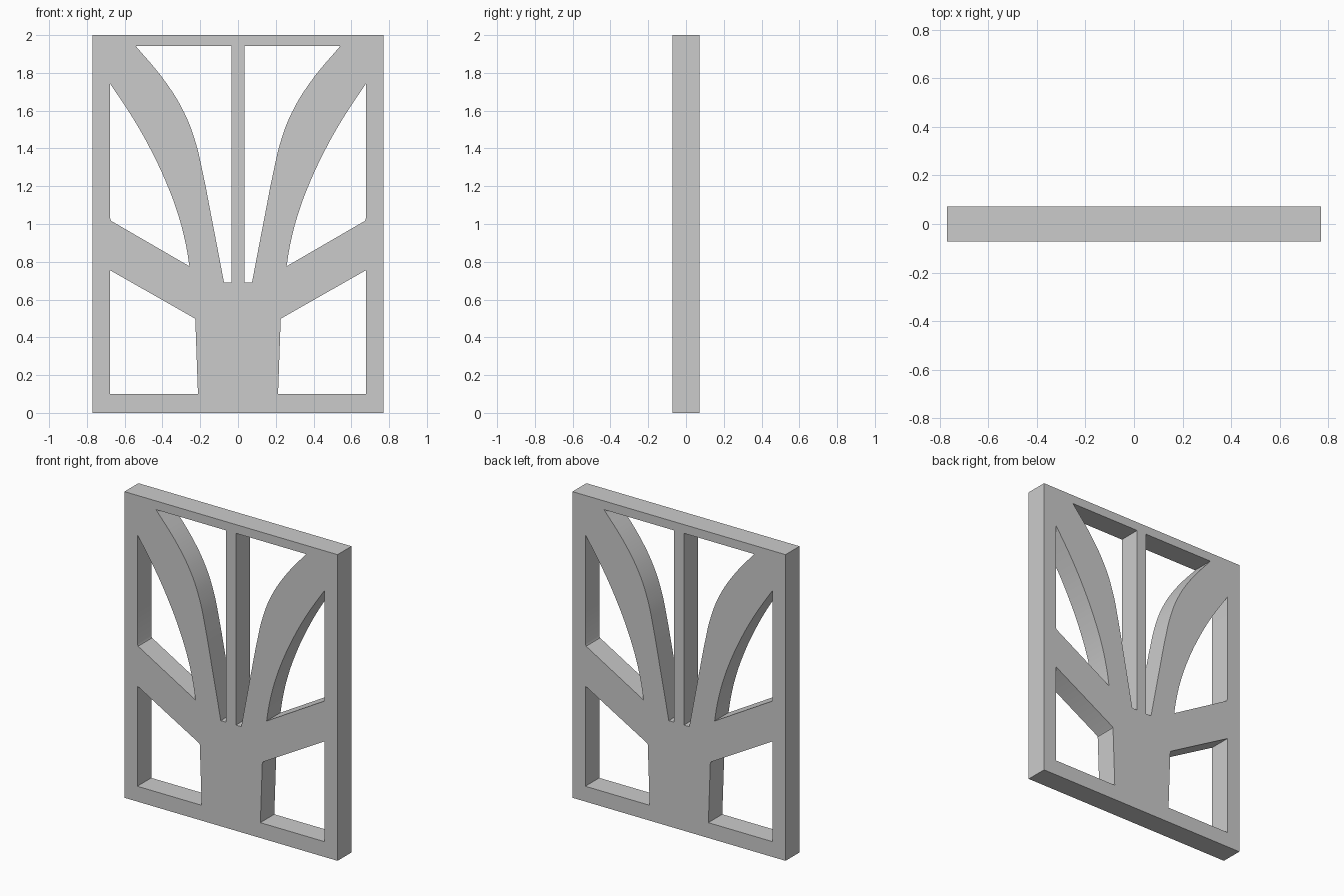
import bpy, bmesh, math
from mathutils import Matrix

if "Cube" in bpy.data.objects:
    bpy.data.objects.remove(bpy.data.objects["Cube"])

HALF_W, HEIGHT, HALF_D = 0.77, 2.0, 0.072

# Openings on the right half: (x, z, kind), 'c' corner or 's' smooth point
lower_opening = [(0.212, 0.10, 'c'), (0.677, 0.10, 'c'), (0.677, 0.755, 'c'),
                 (0.232, 0.502, 'c'), (0.226, 0.495, 'c'), (0.222, 0.38, 'c')]
side_opening = [(0.677, 1.743, 'c'), (0.677, 1.03, 'c'), (0.671, 1.016, 'c'),
                (0.257, 0.776, 'c'), (0.276, 0.89, 's'), (0.314, 1.04, 's'),
                (0.372, 1.20, 's'), (0.450, 1.37, 's'), (0.550, 1.55, 's')]
top_opening = [(0.035, 1.943, 'c'), (0.035, 0.69, 'c'), (0.074, 0.69, 'c'),
               (0.143, 1.05, 's'), (0.185, 1.264, 's'), (0.227, 1.44, 's'),
               (0.285, 1.59, 's'), (0.386, 1.755, 's'), (0.542, 1.943, 'c')]


def add_outline(curve, points, side=1):
    spline = curve.splines.new('BEZIER')
    spline.bezier_points.add(len(points) - 1)
    spline.use_cyclic_u = True
    spline.resolution_u = 6
    for bp, (x, z, kind) in zip(spline.bezier_points, points):
        bp.co = (side * x, z, 0)
        handle = 'AUTO' if kind == 's' else 'VECTOR'
        bp.handle_left_type = bp.handle_right_type = handle


# Panel outline with mirrored openings, extruded to its thickness
curve = bpy.data.curves.new("tracery_panel", 'CURVE')
curve.dimensions = '2D'
curve.fill_mode = 'BOTH'
curve.extrude = HALF_D
add_outline(curve, [(-HALF_W, 0, 'c'), (HALF_W, 0, 'c'),
                    (HALF_W, HEIGHT, 'c'), (-HALF_W, HEIGHT, 'c')])
for side in (1, -1):
    for opening in (lower_opening, side_opening, top_opening):
        add_outline(curve, opening, side)

panel = bpy.data.objects.new("tracery_panel", curve)
bpy.context.collection.objects.link(panel)
bpy.context.view_layer.objects.active = panel
panel.select_set(True)
bpy.context.view_layer.update()
bpy.ops.object.convert(target='MESH')
panel = bpy.context.view_layer.objects.active

# Stand the panel upright, weld the caps to the rims and merge flat faces
bm = bmesh.new()
bm.from_mesh(panel.data)
bm.transform(Matrix.Rotation(math.pi / 2, 4, 'X'))
bmesh.ops.remove_doubles(bm, verts=bm.verts, dist=0.0001)
bmesh.ops.recalc_face_normals(bm, faces=bm.faces)
bm.to_mesh(panel.data)
bm.free()
bpy.ops.object.shade_smooth_by_angle(angle=math.radians(30))
